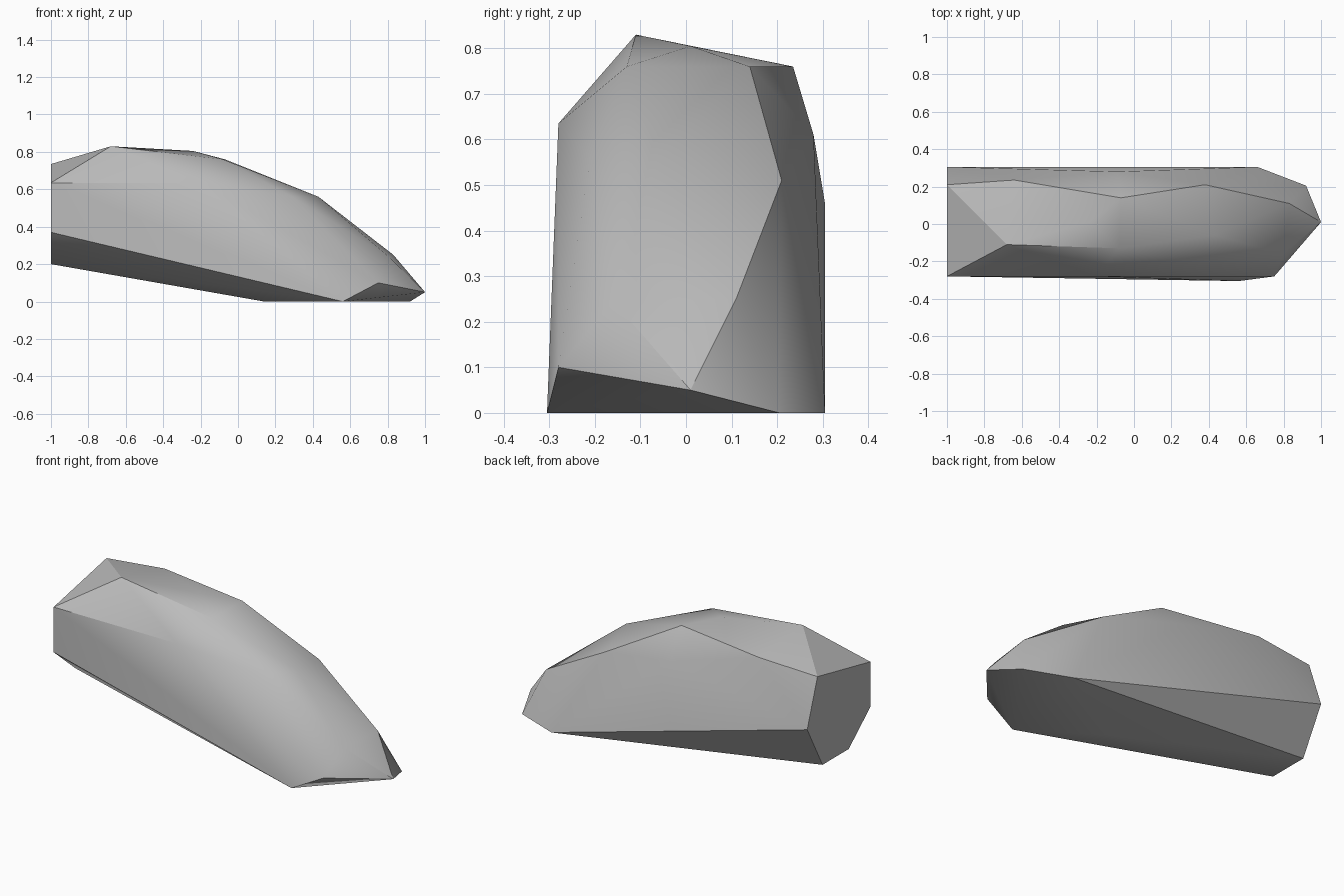
import bpy, bmesh, math

cube = bpy.data.objects.get("Cube")
if cube:
    bpy.data.objects.remove(cube, do_unlink=True)

# Single stone grey
stone = bpy.data.materials.new("stone_grey")
stone.use_nodes = True
grey = (0.5, 0.5, 0.5, 1)
stone.diffuse_color = grey
stone.node_tree.nodes["Principled BSDF"].inputs["Base Color"].default_value = grey

# Corners of the rock, grouped by region
end_cap = [(-1, -.28, .635), (-1, -.28, .37), (-1, -.08, .2),
           (-1, .163, .2), (-1, .305, .46), (-1, .21, .735)]
ridge = [(-.68, -.11, .83), (-.24, .01, .805), (-.08, -.13, .76),
         (-.07, .14, .76), (-.64, .235, .76), (.43, -.06, .56)]
front_flank = [(-.2, -.28, .635), (.29, -.21, .56), (.8, -.16, .245), (.75, -.28, .1)]
back_flank = [(-.09, .28, .61), (.38, .21, .51), (.83, .11, .25)]
nose_and_base = [(1, .01, .05), (.92, .205, 0), (.66, .305, 0), (.56, -.305, 0), (.14, -.03, 0)]

# Wrap the corners in a faceted shell
bm = bmesh.new()
for co in end_cap + ridge + front_flank + back_flank + nose_and_base:
    bm.verts.new(co)
hull = bmesh.ops.convex_hull(bm, input=bm.verts[:])
loose = [v for v in bm.verts if not v.link_faces]
bmesh.ops.delete(bm, geom=loose, context="VERTS")
bmesh.ops.dissolve_limit(bm, angle_limit=math.radians(1), verts=bm.verts[:], edges=bm.edges[:])
bmesh.ops.recalc_face_normals(bm, faces=bm.faces[:])
mesh = bpy.data.meshes.new("rock")
bm.to_mesh(mesh)
bm.free()
mesh.materials.append(stone)
rock = bpy.data.objects.new("rock", mesh)
bpy.context.collection.objects.link(rock)

# Soft facets with crisp edges
bpy.ops.object.select_all(action="DESELECT")
rock.select_set(True)
bpy.context.view_layer.objects.active = rock
bpy.ops.object.shade_smooth_by_angle(angle=math.radians(30))
